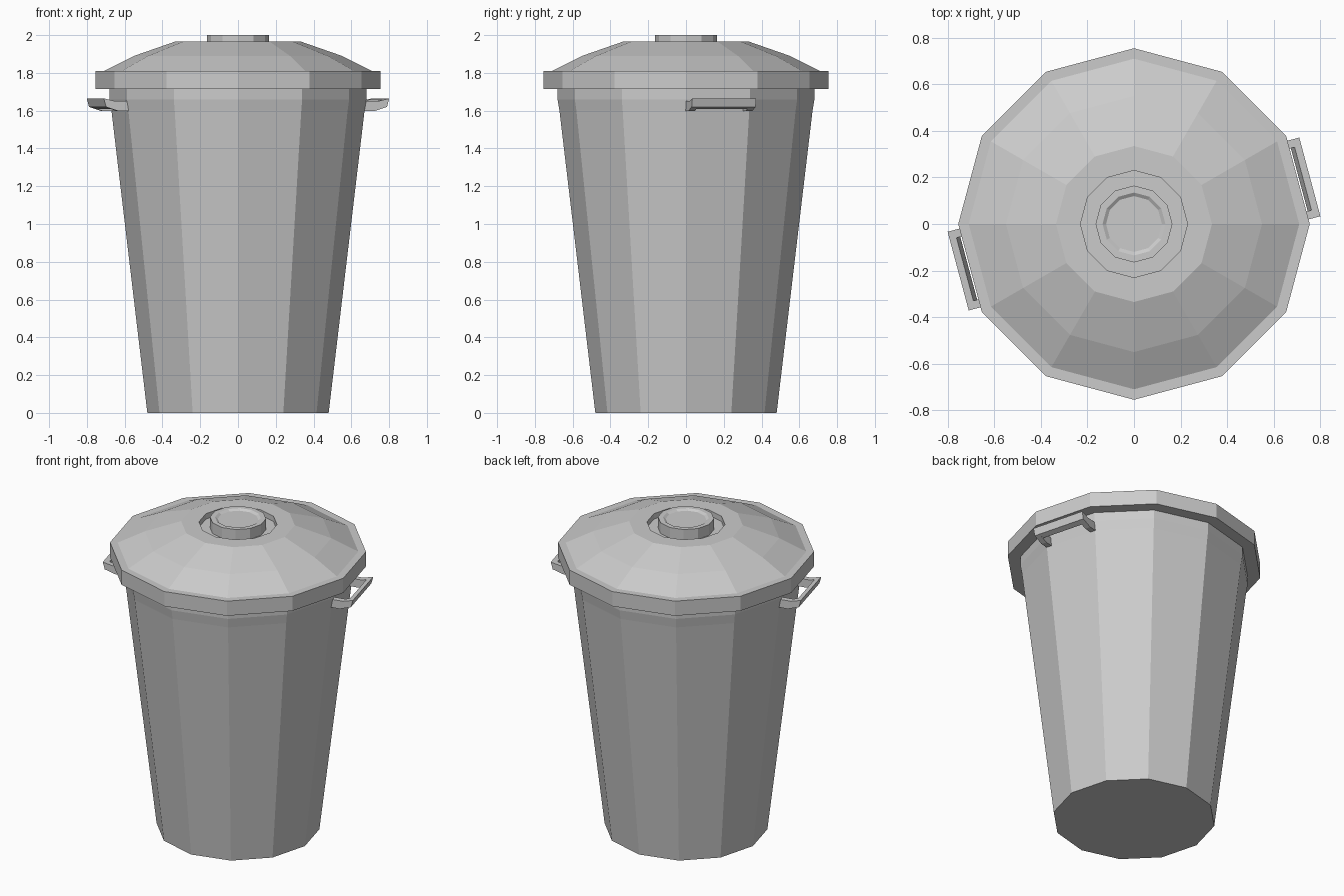
import bpy, bmesh
from math import cos, sin, pi, radians
from mathutils import Matrix

if "Cube" in bpy.data.objects:
    bpy.data.objects.remove(bpy.data.objects["Cube"])

SIDES = 12


def finish(bm, name):
    bmesh.ops.recalc_face_normals(bm, faces=bm.faces)
    me = bpy.data.meshes.new(name)
    bm.to_mesh(me)
    bm.free()
    ob = bpy.data.objects.new(name, me)
    bpy.context.collection.objects.link(ob)
    return ob


def lathe(name, profile):
    """Spin (radius, z) points into a closed faceted solid."""
    bm = bmesh.new()
    rings = [[bm.verts.new((r * cos(2 * pi * i / SIDES), r * sin(2 * pi * i / SIDES), z))
              for i in range(SIDES)] for r, z in profile]
    for a, b in zip(rings, rings[1:]):
        for i in range(SIDES):
            j = (i + 1) % SIDES
            bm.faces.new((a[i], a[j], b[j], b[i]))
    bm.faces.new(rings[0])
    bm.faces.new(rings[-1])
    return finish(bm, name)


def extrude_profile(bm, profile, y0, y1):
    """Prism from an (x, z) outline between two y values."""
    a = [bm.verts.new((x, y0, z)) for x, z in profile]
    b = [bm.verts.new((x, y1, z)) for x, z in profile]
    bm.faces.new(a)
    bm.faces.new(b)
    n = len(a)
    for i in range(n):
        j = (i + 1) % n
        bm.faces.new((a[i], a[j], b[j], b[i]))


# Tapered bin with a short upright collar
lathe("bin_body", [(0.48, 0), (0.67, 1.60), (0.68, 1.66), (0.68, 1.725)])

# Lid: rim band, domed top, sunken ring around the knob
lathe("lid", [(0.66, 1.715), (0.755, 1.715), (0.755, 1.81), (0.71, 1.81),
              (0.55, 1.89), (0.335, 1.965), (0.23, 1.965), (0.23, 1.93)])

# Knob with a shallow dish in its top
lathe("lid_knob", [(0.165, 1.92), (0.165, 2.0), (0.135, 2.0), (0.12, 1.99)])

# Side handles: two bent arms and an outer grip bar
ARM = [(0.63, 1.60), (0.70, 1.597), (0.77, 1.62), (0.782, 1.665), (0.72, 1.65), (0.63, 1.652)]
BAR = [(0.735, 1.609), (0.77, 1.62), (0.782, 1.665), (0.752, 1.658)]
for name, angle in (("right_handle", 15), ("left_handle", 195)):
    bm = bmesh.new()
    extrude_profile(bm, ARM, -0.175, -0.14)
    extrude_profile(bm, ARM, 0.14, 0.175)
    extrude_profile(bm, BAR, -0.14, 0.14)
    bm.transform(Matrix.Rotation(radians(angle), 4, 'Z'))
    finish(bm, name)
